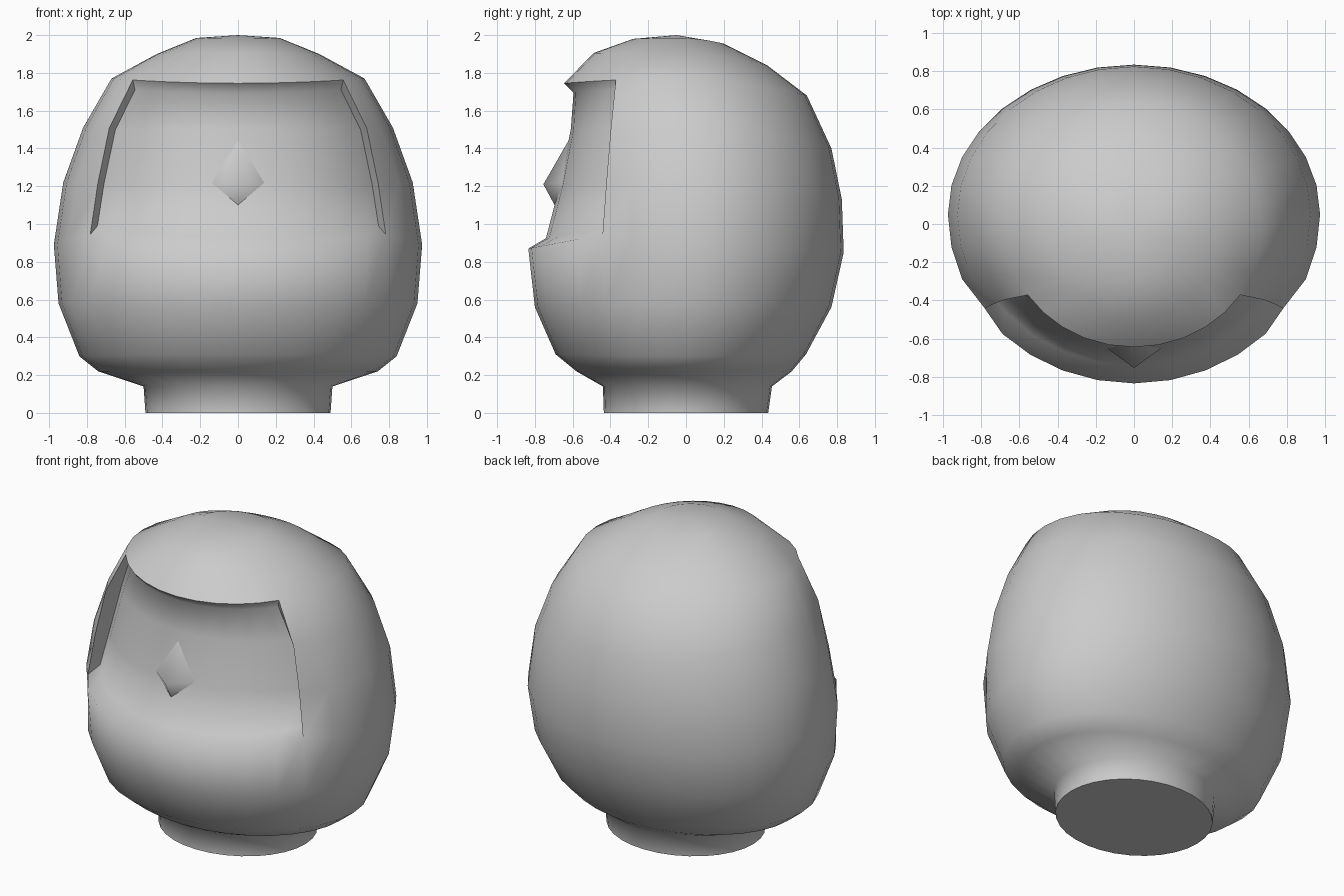
import bpy, bmesh
from math import sin, cos, pi, radians, sqrt

if "Cube" in bpy.data.objects:
    bpy.data.objects.remove(bpy.data.objects["Cube"])

SEG = 32
# rows: z front, z side, z back, half width, y front, y middle, y back
ROWS = [
    (0.00, 0.00, 0.00, 0.49, -0.435, 0.00, 0.435),
    (0.14, 0.14, 0.14, 0.50, -0.44, 0.00, 0.455),
    (0.22, 0.22, 0.22, 0.74, -0.58, 0.00, 0.56),
    (0.31, 0.30, 0.31, 0.84, -0.69, 0.00, 0.635),
    (0.56, 0.58, 0.56, 0.95, -0.80, 0.03, 0.77),
    (0.87, 0.89, 0.85, 0.975, -0.835, 0.05, 0.835),   # chin rim
    (1.20, 1.22, 1.13, 0.925, -0.80, 0.05, 0.825),
    (1.50, 1.51, 1.40, 0.82, -0.74, 0.03, 0.77),
    (1.745, 1.77, 1.68, 0.67, -0.645, -0.03, 0.64),   # brow rim
    (1.905, 1.90, 1.84, 0.43, -0.49, -0.04, 0.43),
    (1.98, 1.985, 1.955, 0.22, -0.28, -0.05, 0.20),
]
RIM, BROW = 5, 8


def make_object(name, bm):
    bmesh.ops.recalc_face_normals(bm, faces=bm.faces[:])
    mesh = bpy.data.meshes.new(name)
    bm.to_mesh(mesh)
    bm.free()
    ob = bpy.data.objects.new(name, mesh)
    bpy.context.collection.objects.link(ob)
    bpy.ops.object.select_all(action='DESELECT')
    ob.select_set(True)
    bpy.context.view_layer.objects.active = ob
    bpy.ops.object.shade_smooth_by_angle(angle=radians(75))
    return ob


def lerp_table(z, table):
    for (z0, v0), (z1, v1) in zip(table, table[1:]):
        if z <= z1:
            return v0 + (v1 - v0) * (z - z0) / (z1 - z0)
    return table[-1][1]


def face_y(x, z):
    depth = lerp_table(z, [(0.93, 0.74), (1.22, 0.665), (1.5, 0.61), (1.7, 0.595)])
    width = lerp_table(z, [(0.93, 0.88), (1.7, 0.68)])
    return -depth * sqrt(max(0.1, 1 - (x / width) ** 2))


# hood and neck lofted in rings, column 0 at the front centre
bm = bmesh.new()
rings = []
for r, (zf, zs, zb, w, yf, ym, yb) in enumerate(ROWS):
    ring = []
    for i in range(SEG):
        t = 2 * pi * i / SEG
        c, s = cos(t), sin(t)
        x = w * s
        y = ym + ((yf - ym) * c if c > 0 else (ym - yb) * c)
        z = zs + ((zf if c > 0 else zb) - zs) * c * c
        col = min(i, SEG - i)
        if r == RIM and col <= 6:
            z += 0.06 * (col / 5) ** 2 if col < 6 else 0.03
        if col == 5 and RIM <= r <= RIM + 1:
            x *= 0.965
        ring.append(bm.verts.new((x, y, z)))
    rings.append(ring)

opening = []
for r in range(len(rings) - 1):
    for i in range(SEG):
        j = (i + 1) % SEG
        f = bm.faces.new((rings[r][i], rings[r][j], rings[r + 1][j], rings[r + 1][i]))
        if RIM <= r < BROW and (i < 5 or i >= SEG - 5):
            opening.append(f)
bm.faces.new(rings[0])
apex = bm.verts.new((0, -0.05, 2.0))
for i in range(SEG):
    bm.faces.new((rings[-1][i], rings[-1][(i + 1) % SEG], apex))
bmesh.ops.recalc_face_normals(bm, faces=bm.faces[:])

# recessed face inside the opening
bmesh.ops.inset_region(bm, faces=opening, thickness=0.055, use_even_offset=True)
for v in {v for f in opening for v in f.verts}:
    v.co.y = face_y(v.co.x, v.co.z)
make_object("hooded_head", bm)

# pointed nose
bm = bmesh.new()
tip = bm.verts.new((0, -0.755, 1.21))
base = [bm.verts.new(p) for p in
        [(0, -0.60, 1.48), (0.15, -0.645, 1.22), (0, -0.69, 1.09), (-0.15, -0.645, 1.22)]]
for i in range(4):
    bm.faces.new((tip, base[i], base[(i + 1) % 4]))
bm.faces.new(base)
make_object("nose", bm)
